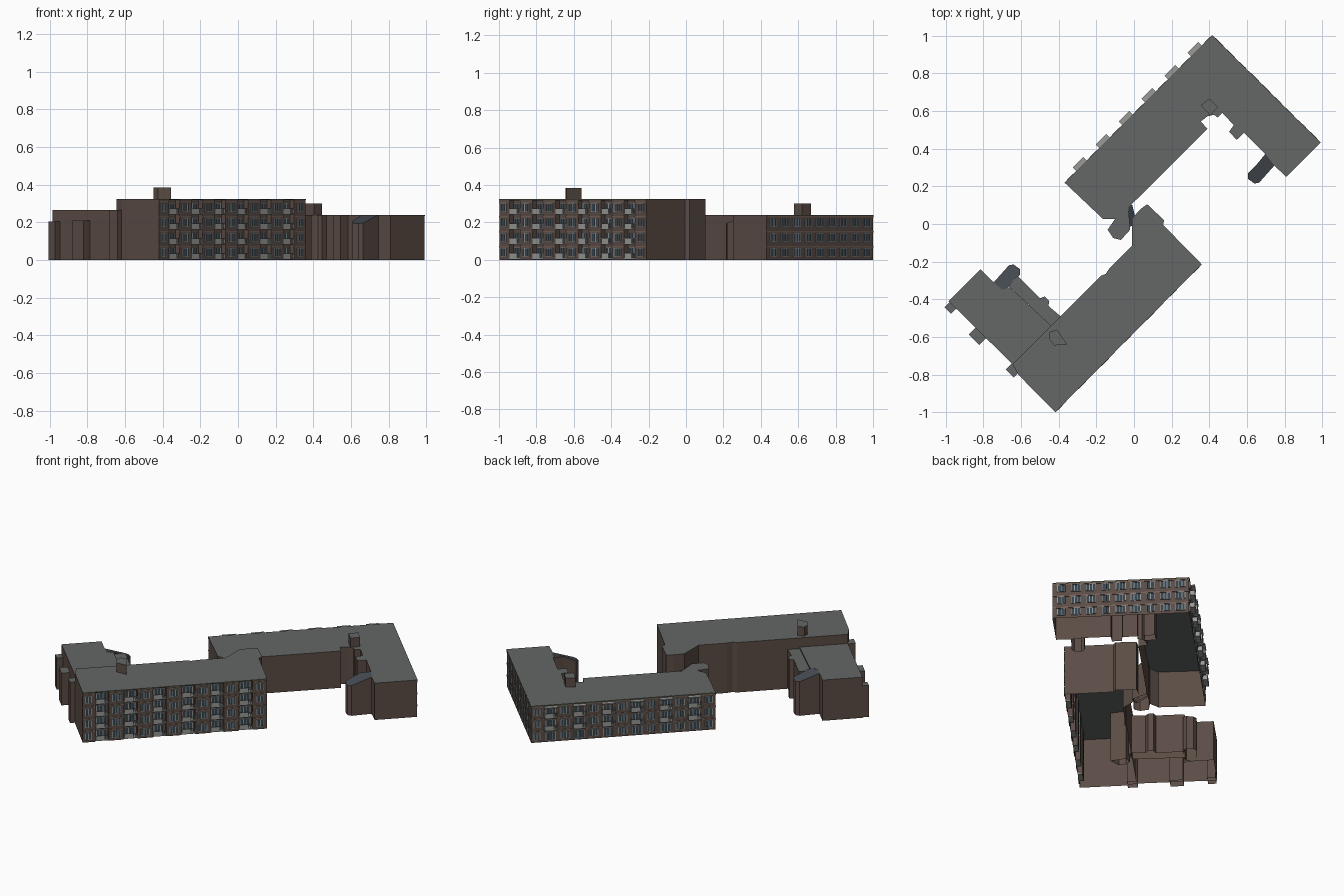
import bpy, bmesh
from mathutils import Vector, Matrix

if "Cube" in bpy.data.objects:
    bpy.data.objects.remove(bpy.data.objects["Cube"])

def mat(name, c):
    m = bpy.data.materials.new(name)
    m.diffuse_color = (*c, 1)
    m.use_nodes = True
    m.node_tree.nodes["Principled BSDF"].inputs["Base Color"].default_value = m.diffuse_color
    return m

BRICK = mat("brick", (0.105, 0.073, 0.060))
TRIM_BRICK = mat("light_brick", (0.17, 0.115, 0.092))
ROOF = mat("roof_grey", (0.125, 0.135, 0.132))
GLASS = mat("dark_glass", (0.035, 0.055, 0.07))
FRAME = mat("frame_grey", (0.27, 0.29, 0.30))
SLAB = mat("balcony_grey", (0.32, 0.32, 0.31))
EDGE = mat("roof_edge", (0.10, 0.105, 0.07))
STAIR = mat("sloped_glazing", (0.06, 0.07, 0.085))

def finish(bm, name, mats):
    me = bpy.data.meshes.new(name)
    bm.to_mesh(me)
    bm.free()
    for m in mats:
        me.materials.append(m)
    ob = bpy.data.objects.new(name, me)
    bpy.context.collection.objects.link(ob)
    return ob

def shell(name, path, h, roof=None, roof_mat=ROOF):
    """Open-bottomed block: walls follow a CCW path, h is one height or one per corner."""
    bm = bmesh.new()
    n = len(path)
    hs = h if isinstance(h, (list, tuple)) else [h] * n
    for i in range(n):
        j = (i + 1) % n
        (ax, ay), (bx, by) = path[i], path[j]
        bm.faces.new([bm.verts.new(p) for p in
                      ((ax, ay, 0), (bx, by, 0), (bx, by, hs[j]), (ax, ay, hs[i]))])
    top = roof or path
    tz = hs if not roof else [hs[0]] * len(roof)
    f = bm.faces.new([bm.verts.new((x, y, z)) for (x, y), z in zip(top, tz)])
    f.material_index = 1
    bmesh.ops.remove_doubles(bm, verts=bm.verts[:], dist=1e-5)
    return finish(bm, name, [BRICK, roof_mat])

def box(bm, M, x0, x1, y0, y1, z0, z1):
    c = Matrix.Translation(((x0+x1)/2, (y0+y1)/2, (z0+z1)/2))
    s = Matrix.Diagonal((x1-x0, y1-y0, z1-z0, 1))
    bmesh.ops.create_cube(bm, size=1, matrix=M @ c @ s)

def frame_of(p0, p1):
    """Wall frame: x along the wall, -y outward, z up."""
    d = Vector((p1[0]-p0[0], p1[1]-p0[1], 0))
    u = d.normalized()
    v = Vector((-u.y, u.x, 0))
    M = Matrix(((u.x, v.x, 0, p0[0]), (u.y, v.y, 0, p0[1]), (0, 0, 1, 0), (0, 0, 0, 1)))
    return M, d.length

STOREY, BAY = 0.0795, 0.08

def facade(name, p0, p1, floors, height, plain, bays=(), inset=0.0, outset=0.0):
    """Windows at the plain positions; balconies or loggias at the bays."""
    M, L = frame_of(p0, p1)
    glass, frames, slabs, bands, edge = [bmesh.new() for _ in range(5)]

    def window(x, z, w, h, y, panes):
        box(glass, M, x-w/2, x+w/2, y-0.002, y+0.001, z, z+h)
        t = 0.0022
        for k in range(panes + 1):
            xx = x - w/2 + w*k/panes
            box(frames, M, xx-t, xx+t, y-0.005, y, z, z+h)
        for zz in (z, z+h):
            box(frames, M, x-w/2, x+w/2, y-0.005, y, zz-t/2, zz+t/2)

    for k in range(floors):
        z = k*STOREY
        for x, w in plain:
            window(x*L, z+0.018, w, 0.044, 0, 3 if w > 0.045 else 2)
        for t in bays:
            x = t*L
            window(x, z+0.012, 0.058, 0.052, inset, 3)
            if k or inset:
                box(slabs, M, x-BAY/2, x+BAY/2, -outset, inset, z+0.003, z+0.009)
                box(slabs, M, x-BAY/2+0.002, x+BAY/2-0.024, -outset, -outset+0.003, z+0.009, z+0.034)
                for s in range(3):
                    xx = x+BAY/2-0.002-0.008*s
                    box(frames, M, xx-0.001, xx+0.001, -outset, -outset+0.003, z+0.009, z+0.034)
                box(frames, M, x-BAY/2, x+BAY/2, -outset, -outset+0.003, z+0.033, z+0.036)
                if outset:
                    for sx in (x-BAY/2, x+BAY/2-0.003):
                        box(slabs, M, sx, sx+0.003, -outset, 0, z+0.009, z+0.034)
        # light brick course above each storey, broken at the bays
        cuts = [0] + [c for t in sorted(bays) for c in (t*L-BAY/2, t*L+BAY/2)] + [L]
        for a, b in zip(cuts[::2], cuts[1::2]):
            box(bands, M, a, b, -0.0025, 0.001, z+0.066, z+0.074)
    if outset:
        for t in bays:
            box(slabs, M, t*L-BAY/2, t*L+BAY/2, -outset, 0, height-0.014, height-0.007)
    box(edge, M, 0, L, -0.003, 0.001, height-0.007, height-0.0005)
    finish(glass, name+"_glass", [GLASS])
    finish(frames, name+"_window_frames", [FRAME])
    finish(slabs, name+"_balconies", [SLAB])
    finish(bands, name+"_brick_courses", [TRIM_BRICK])
    finish(edge, name+"_roof_edge", [EDGE])

HA, HB, HW = 0.24, 0.325, 0.265
bay_t = [0.105 + 0.156*i for i in range(6)]
win_t = [(t + 0.078, 0.05) for t in bay_t[:-1]] + [(0.03, 0.036), (0.963, 0.04)]

# back building, three storeys
a_path = [(0.415, 1.0), (-0.367, 0.218), (-0.165, 0.027), (-0.10, 0.027), (-0.015, 0.102),
          (0.39, 0.505), (0.355, 0.545), (0.39, 0.572), (0.425, 0.58), (0.445, 0.565),
          (0.47, 0.59), (0.53, 0.525), (0.505, 0.49), (0.545, 0.447), (0.585, 0.485),
          (0.70, 0.37), (0.745, 0.31), (0.81, 0.25), (0.99, 0.43)]
shell("back_building", a_path, HA)
facade("back_long_front", a_path[0], a_path[1], 3, HA, win_t, bay_t, outset=0.028)
facade("back_end_front", a_path[-1], a_path[0], 3, HA,
       [(0.065 + 0.109*i, 0.056 if i % 3 else 0.044) for i in range(9)])

# front building main wing, four storeys, with recessed loggias under a straight roof
b_roof = [(-0.42, -0.998), (0.358, -0.212), (0.155, -0.005), (0.16, 0.02), (0.07, 0.105),
          (0.035, 0.08), (-0.01, 0.03), (-0.01, -0.115), (-0.13, -0.235), (-0.15, -0.265),
          (-0.175, -0.275), (-0.44, -0.54), (-0.645, -0.745), (-0.615, -0.80)]
M, L = frame_of(b_roof[0], b_roof[1])
notches = []
for t in bay_t:
    for x, y in ((-BAY/2, 0), (-BAY/2, 0.03), (BAY/2, 0.03), (BAY/2, 0)):
        notches.append(tuple((M @ Vector((t*L + x, y, 0)))[:2]))
shell("front_building", b_roof[:1] + notches + b_roof[1:], HB, roof=b_roof)
facade("front_long_front", b_roof[0], b_roof[1], 4, HB, win_t, bay_t, inset=0.03)

# front building lower wing and its corridor strip
shell("lower_wing", [(-0.645, -0.745), (-0.44, -0.54), (-0.66, -0.335), (-0.70, -0.35),
                     (-0.755, -0.30), (-0.815, -0.24), (-0.985, -0.41)], HW)
shell("lower_wing_corridor", [(-0.44, -0.54), (-0.39, -0.515), (-0.39, -0.49), (-0.455, -0.435),
                              (-0.45, -0.41), (-0.475, -0.385), (-0.50, -0.395), (-0.62, -0.275),
                              (-0.67, -0.325)], HW - 0.01)

# shallow bays on the lower wing's outer wall
for i, (x, y, w, h) in enumerate([(-0.965, -0.435, 0.05, 0.205), (-0.825, -0.59, 0.08, 0.21),
                                  (-0.635, -0.77, 0.06, HW)]):
    a, b = w*0.354, 0.025
    shell(f"outer_bay_{i+1}", [(x-a-b, y+a-b), (x+a-b, y-a-b), (x+a+b, y-a+b), (x-a+b, y+a+b)], h)

# stair towers with sloped glazing, the pair turned half way round
tower = [(0.70, 0.375), (0.655, 0.32), (0.605, 0.27), (0.605, 0.24), (0.64, 0.215),
         (0.665, 0.22), (0.745, 0.31)]
drop = [0, 0, 0.035, 0.042, 0.045, 0.042, 0]
for name, s, h in (("back_stair_tower", 1, HA), ("front_stair_tower", -1, HW)):
    shell(name, [(s*x, s*y) for x, y in tower], [h - 0.001 - d for d in drop], roof_mat=STAIR)

# entrance tower between the two buildings
shell("entrance_tower", [(-0.14, -0.03), (-0.11, -0.075), (-0.07, -0.085), (-0.02, -0.03),
                         (-0.03, 0.09), (-0.10, 0.027)], HA - 0.001)
shell("entrance_tower_glazing", [(-0.035, -0.02), (0.015, 0.0), (-0.01, 0.105), (-0.04, 0.085)],
      [0.20, 0.20, HA, HA], roof_mat=STAIR)

# roof stair heads
shell("back_roof_head", [(0.355, 0.63), (0.405, 0.577), (0.445, 0.62), (0.40, 0.667)], 0.30)
shell("front_roof_head", [(-0.45, -0.575), (-0.45, -0.61), (-0.425, -0.645), (-0.355, -0.64),
                          (-0.41, -0.56)], 0.385)
